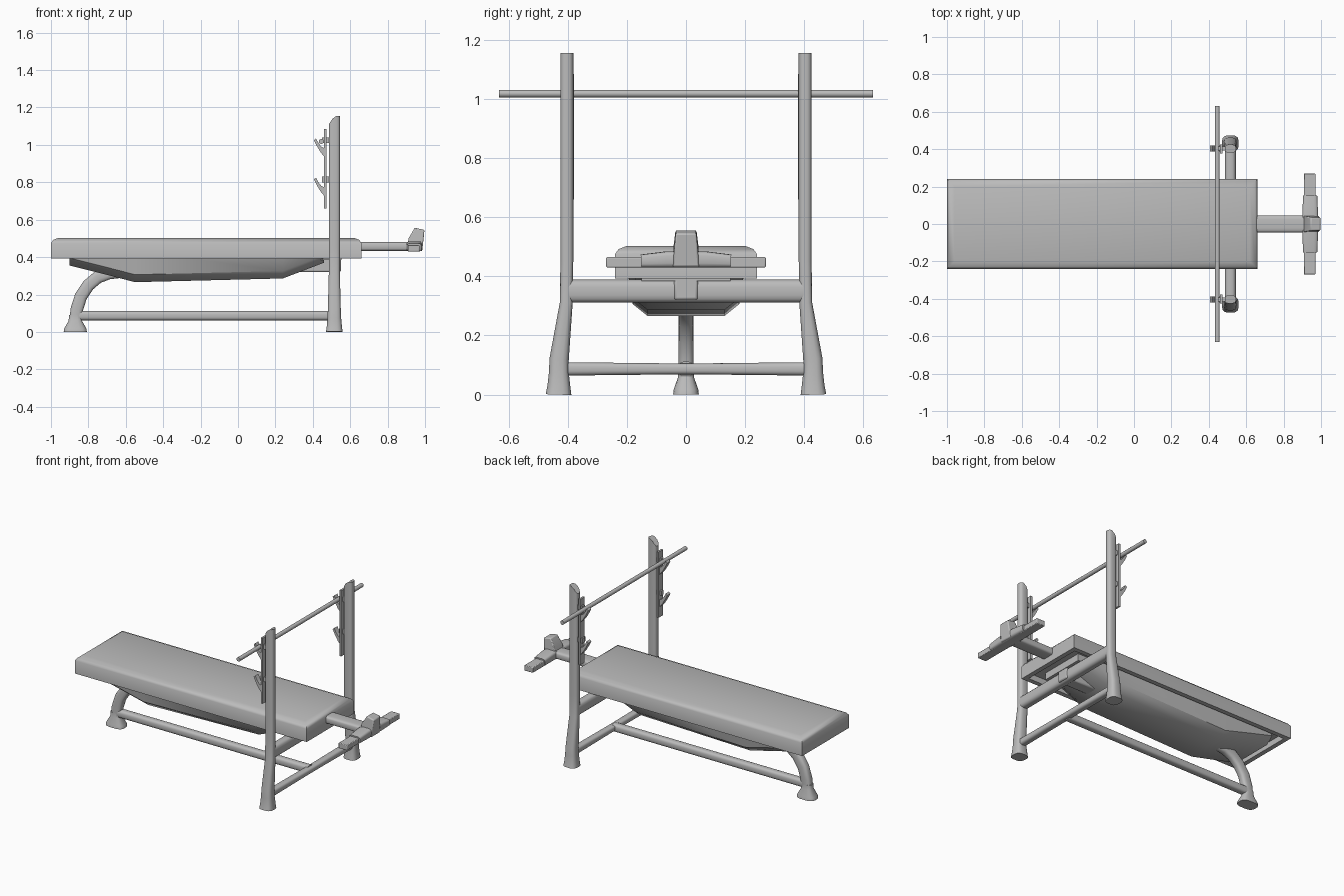
import bpy, bmesh, math
from mathutils import Vector

cube = bpy.data.objects.get("Cube")
if cube:
    bpy.data.objects.remove(cube, do_unlink=True)

mat = bpy.data.materials.new("plain grey")
mat.use_nodes = True
GREY = (0.5, 0.5, 0.5, 1)
mat.diffuse_color = GREY
mat.node_tree.nodes["Principled BSDF"].inputs["Base Color"].default_value = GREY


def finish(name, bm, bevel=0):
    bmesh.ops.recalc_face_normals(bm, faces=bm.faces)
    mesh = bpy.data.meshes.new(name)
    bm.to_mesh(mesh)
    bm.free()
    mesh.materials.append(mat)
    ob = bpy.data.objects.new(name, mesh)
    bpy.context.collection.objects.link(ob)
    if bevel:
        mod = ob.modifiers.new("Bevel", 'BEVEL')
        mod.width = bevel
        mod.segments = 2
    bpy.ops.object.select_all(action='DESELECT')
    ob.select_set(True)
    bpy.context.view_layer.objects.active = ob
    bpy.ops.object.shade_smooth_by_angle(angle=math.radians(40))
    return ob


def loft(rings):
    """Skin a list of rings and cap both ends."""
    bm = bmesh.new()
    rows = [[bm.verts.new(p) for p in ring] for ring in rings]
    n = len(rows[0])
    for a, b in zip(rows, rows[1:]):
        for i in range(n):
            j = (i + 1) % n
            bm.faces.new((a[i], a[j], b[j], b[i]))
    bm.faces.new(rows[0][::-1])
    bm.faces.new(rows[-1])
    return bm


def tube(path, side, n=16, power=0.65):
    """Rounded bar; path holds (centre, half size along side, other half size)."""
    side = Vector(side)
    pts = [Vector(p[0]) for p in path]
    rings = []
    for k, (c, a, b) in enumerate(path):
        tangent = pts[min(k + 1, len(pts) - 1)] - pts[max(k - 1, 0)]
        tangent -= side * tangent.dot(side)
        other = tangent.normalized().cross(side)
        ring = []
        for i in range(n):
            t = math.tau * (i + 0.5) / n
            u, v = math.cos(t), math.sin(t)
            u = math.copysign(abs(u) ** power, u)
            v = math.copysign(abs(v) ** power, v)
            ring.append(pts[k] + side * u * a + other * v * b)
        rings.append(ring)
    return loft(rings)


def prism(profile, y0, y1):
    """Extrude an (x, z) profile from y0 to y1."""
    return loft([[(x, y, z) for x, z in profile] for y in (y0, y1)])


def rect(x0, x1, z0, z1):
    return [(x0, z0), (x1, z0), (x1, z1), (x0, z1)]


# Padded bench top with chamfered edge and recessed underside
def pad_ring(z, inset):
    a, b, y = -1 + inset, 0.66 - inset, 0.24 - inset
    return [(a, -y, z), (b, -y, z), (b, y, z), (a, y, z)]


bm = loft([pad_ring(z, i) for z, i in
           ((0.43, 0.035), (0.43, 0.03), (0.392, 0.03), (0.392, 0), (0.475, 0),
            (0.492, 0.012), (0.503, 0.04))])
finish("bench_pad", bm)

# Tapered shell beneath the pad
shell = []
for x, lean, z, w in ((-0.9, 0.06, 0.355, 0.14), (-0.72, 0.02, 0.31, 0.135),
                      (-0.55, 0, 0.266, 0.13), (0.24, 0, 0.286, 0.13),
                      (0.46, 0, 0.37, 0.12)):
    half = [(x, w, z), (x, w + 0.05, z + 0.04), (x + lean, 0.2, 0.432)]
    shell.append(half + [(px, -py, pz) for px, py, pz in half[::-1]])
finish("under_shell", loft(shell))

# Uprights with splayed feet and slanted tops, hook plates and hooks
for s, side in ((1, "left"), (-1, "right")):
    path = [((0.515, s * y, z), a, b) for y, z, a, b in
            ((0.431, 0, 0.045, 0.044), (0.430, 0.03, 0.041, 0.039),
             (0.430, 0.075, 0.037, 0.034), (0.429, 0.12, 0.035, 0.033),
             (0.405, 0.31, 0.03, 0.022), (0.403, 0.45, 0.03, 0.022),
             (0.403, 1.1, 0.03, 0.022), (0.403, 1.155, 0.03, 0.022))]
    bm = tube(path, (1, 0, 0))
    for v in bm.verts:
        if v.co.z > 1.12 and v.co.x < 0.515:
            v.co.z -= (0.515 - v.co.x) * 1.5
    finish(side + "_upright", bm)

    y0, y1 = s * 0.378, s * 0.424
    finish(side + "_hook_plate", prism(rect(0.461, 0.474, 0.66, 1.085), y0, y1))
    for z, level in ((0.7, "lower"), (0.91, "upper")):
        hook = [(0.467, z + 0.02), (0.467, z + 0.07), (0.446, z + 0.08),
                (0.43, z + 0.1), (0.417, z + 0.125), (0.406, z + 0.115),
                (0.422, z + 0.083), (0.442, z + 0.05)]
        finish(f"{side}_{level}_hook", prism(hook, s * 0.388, s * 0.42))
        finish(f"{side}_{level}_spacer",
               prism(rect(0.45, 0.495, z + 0.1, z + 0.13), s * 0.392, s * 0.414))

# Barbell
finish("barbell", tube([((0.445, y, 1.018), 0.013, 0.013) for y in (-0.632, 0.632)],
                       (1, 0, 0), power=1))

# Cross beams
finish("upper_cross_beam", tube([((0.515, y, 0.35), 0.03, 0.039) for y in (-0.4, 0.4)],
                                (1, 0, 0)))
finish("lower_cross_beam",
       tube([((0.515, y, 0.087), 0.024, h) for y, h in
             ((-0.42, 0.023), (-0.06, 0.019), (0.06, 0.019), (0.42, 0.023))], (1, 0, 0)))

# Floor rail, curved front leg and its foot
finish("floor_rail", tube([((x, 0, 0.087), 0.025, 0.025) for x in (-0.86, 0.515)],
                          (0, 1, 0)))
leg = [(-0.87, 0.04), (-0.862, 0.12), (-0.84, 0.19), (-0.80, 0.25), (-0.75, 0.292),
       (-0.69, 0.315), (-0.6, 0.325)]
finish("curved_leg", tube([((x, 0, z), 0.026, 0.034) for x, z in leg], (0, 1, 0)))
finish("leg_foot", tube([((-0.87, 0, z), y, x) for z, y, x in
                         ((0, 0.044, 0.063), (0.018, 0.042, 0.06),
                          (0.06, 0.027, 0.036), (0.09, 0.026, 0.034))], (0, 1, 0)))

# Bracket joining the shell to the upper cross beam
finish("shell_bracket", prism([(0.3, 0.32), (0.55, 0.32), (0.55, 0.392), (0.3, 0.392)],
                              -0.04, 0.04), 0.008)
finish("bracket_bar", prism(rect(0.4, 0.553, 0.385, 0.43), -0.15, 0.15))

# Extension arm with foot grips and a central head
finish("extension_arm", tube([((x, 0, 0.457), 0.045, 0.024) for x in (0.58, 0.93)],
                             (0, 1, 0), power=0.45))
finish("grip_bar", prism(rect(0.908, 0.97, 0.43, 0.465), -0.27, 0.27), 0.004)
sleeve = [((0.942, y, z), a, b) for y, z, a, b in
          ((-0.152, 0.452, 0.038, 0.022), (-0.065, 0.457, 0.042, 0.028),
           (0.065, 0.457, 0.042, 0.028), (0.152, 0.452, 0.038, 0.022))]
finish("grip_sleeve", tube(sleeve, (1, 0, 0), power=0.45))
head = [(0.9, 0.432), (0.985, 0.432), (0.997, 0.545), (0.945, 0.557), (0.912, 0.5)]
bm = prism(head, -0.045, 0.045)
for v in bm.verts:
    if v.co.z > 0.53:
        v.co.y *= 0.78
finish("grip_head", bm, 0.006)
